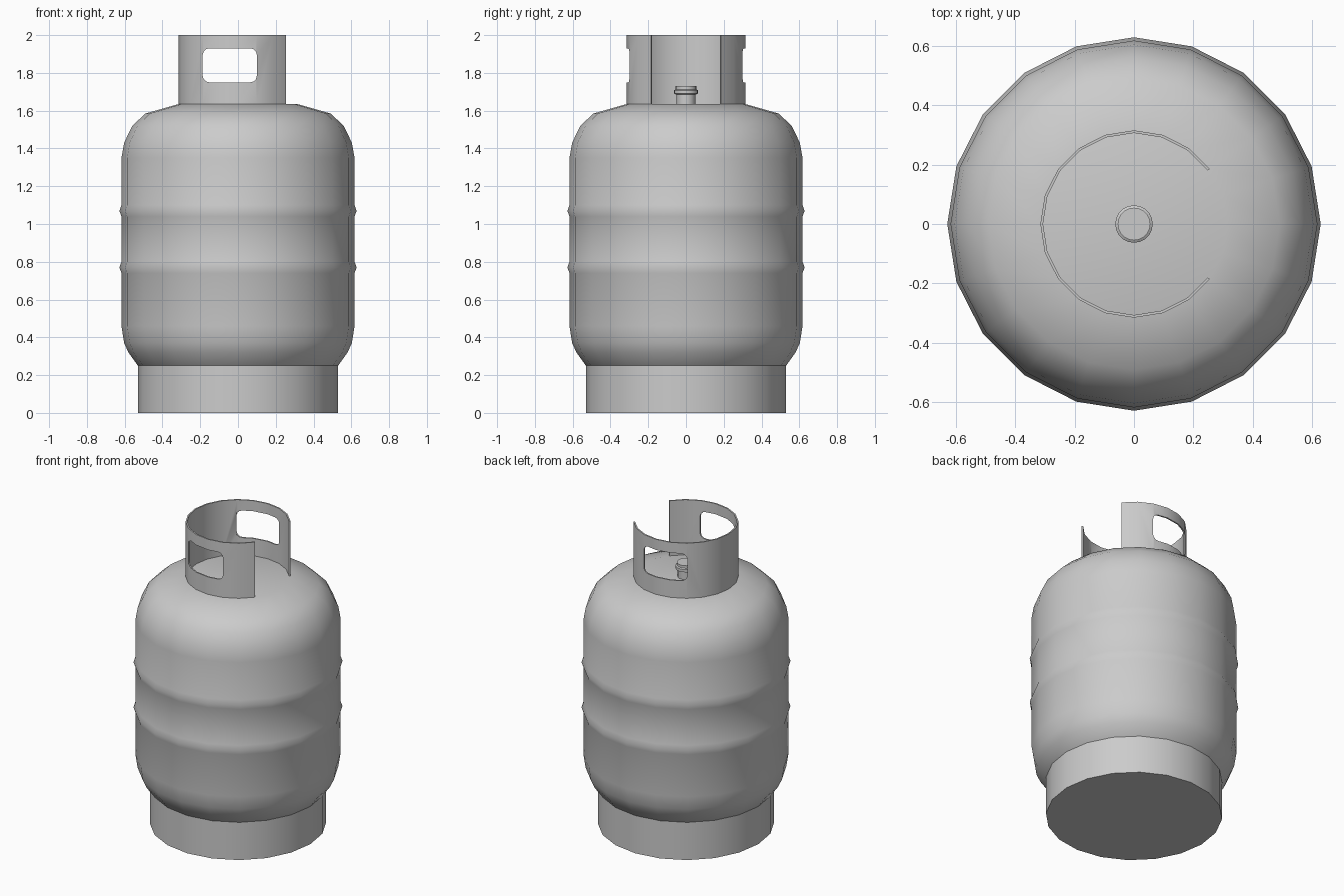
import bpy, bmesh, math

if "Cube" in bpy.data.objects:
    bpy.data.objects.remove(bpy.data.objects["Cube"])

SIDES = 20


def finish(obj):
    bpy.ops.object.select_all(action='DESELECT')
    obj.select_set(True)
    bpy.context.view_layer.objects.active = obj
    for m in list(obj.modifiers):
        bpy.ops.object.modifier_apply(modifier=m.name)
    bpy.ops.object.shade_smooth_by_angle(angle=math.radians(45))


def lathe(name, profile, start=0, steps=SIDES, loop=False, sides=SIDES):
    """Revolve (radius, z) points about z; loop=True means a closed section."""
    bm = bmesh.new()
    full = steps == sides
    rings = []
    for i in range(steps if full else steps + 1):
        a = 2 * math.pi * (start + i) / sides
        rings.append([bm.verts.new((r * math.cos(a), r * math.sin(a), z)) for r, z in profile])
    n = len(profile)
    for i in range(steps):
        a, b = rings[i], rings[(i + 1) % len(rings)]
        for j in range(n if loop else n - 1):
            k = (j + 1) % n
            bm.faces.new((a[j], b[j], b[k], a[k]))
    if loop and not full:
        bm.faces.new(rings[0])
        bm.faces.new(rings[-1][::-1])
    elif not loop:
        bm.faces.new([r[0] for r in rings][::-1])
        bm.faces.new([r[-1] for r in rings])
    bmesh.ops.recalc_face_normals(bm, faces=bm.faces)
    me = bpy.data.meshes.new(name)
    bm.to_mesh(me)
    bm.free()
    obj = bpy.data.objects.new(name, me)
    bpy.context.collection.objects.link(obj)
    return obj


# Tank with two raised ribs
tank = lathe("tank", [
    (0.48, 0.21), (0.53, 0.25), (0.58, 0.32), (0.603, 0.37), (0.617, 0.46),
    (0.617, 0.74), (0.628, 0.77), (0.617, 0.80),
    (0.617, 1.04), (0.628, 1.07), (0.617, 1.10),
    (0.617, 1.35), (0.603, 1.43), (0.56, 1.52), (0.49, 1.585), (0.315, 1.635)])

# Foot ring
foot = lathe("foot_ring", [(0.53, 0), (0.53, 0.255), (0.515, 0.255)])

# Valve
valve = lathe("valve", [
    (0.05, 1.63), (0.05, 1.685), (0.063, 1.69), (0.063, 1.708),
    (0.055, 1.713), (0.055, 1.73)])

# Guard collar, open towards +x
collar = lathe("guard_collar", [(0.315, 1.63), (0.315, 2.0), (0.306, 2.0), (0.306, 1.63)],
               start=2, steps=16, loop=True)

# Rounded hand-hole cutter running front to back
bm = bmesh.new()
x0, x1, z0, z1, r = -0.187, 0.1, 1.75, 1.93, 0.035
outline = []
for cx, cz, a0 in ((x1 - r, z1 - r, 0), (x0 + r, z1 - r, 90), (x0 + r, z0 + r, 180), (x1 - r, z0 + r, 270)):
    for s in range(4):
        a = math.radians(a0 + 30 * s)
        outline.append(bm.verts.new((cx + r * math.cos(a), -0.5, cz + r * math.sin(a))))
face = bm.faces.new(outline)
ext = bmesh.ops.extrude_face_region(bm, geom=[face])
bmesh.ops.translate(bm, vec=(0, 1, 0), verts=[v for v in ext["geom"] if isinstance(v, bmesh.types.BMVert)])
bmesh.ops.recalc_face_normals(bm, faces=bm.faces)
me = bpy.data.meshes.new("hand_hole_cutter")
bm.to_mesh(me)
bm.free()
cutter = bpy.data.objects.new("hand_hole_cutter", me)
bpy.context.collection.objects.link(cutter)
cutter.hide_render = True

cut = collar.modifiers.new("hand_holes", 'BOOLEAN')
cut.operation = 'DIFFERENCE'
cut.solver = 'EXACT'
cut.object = cutter

for obj in (tank, foot, valve, collar):
    finish(obj)
bpy.data.objects.remove(cutter)
